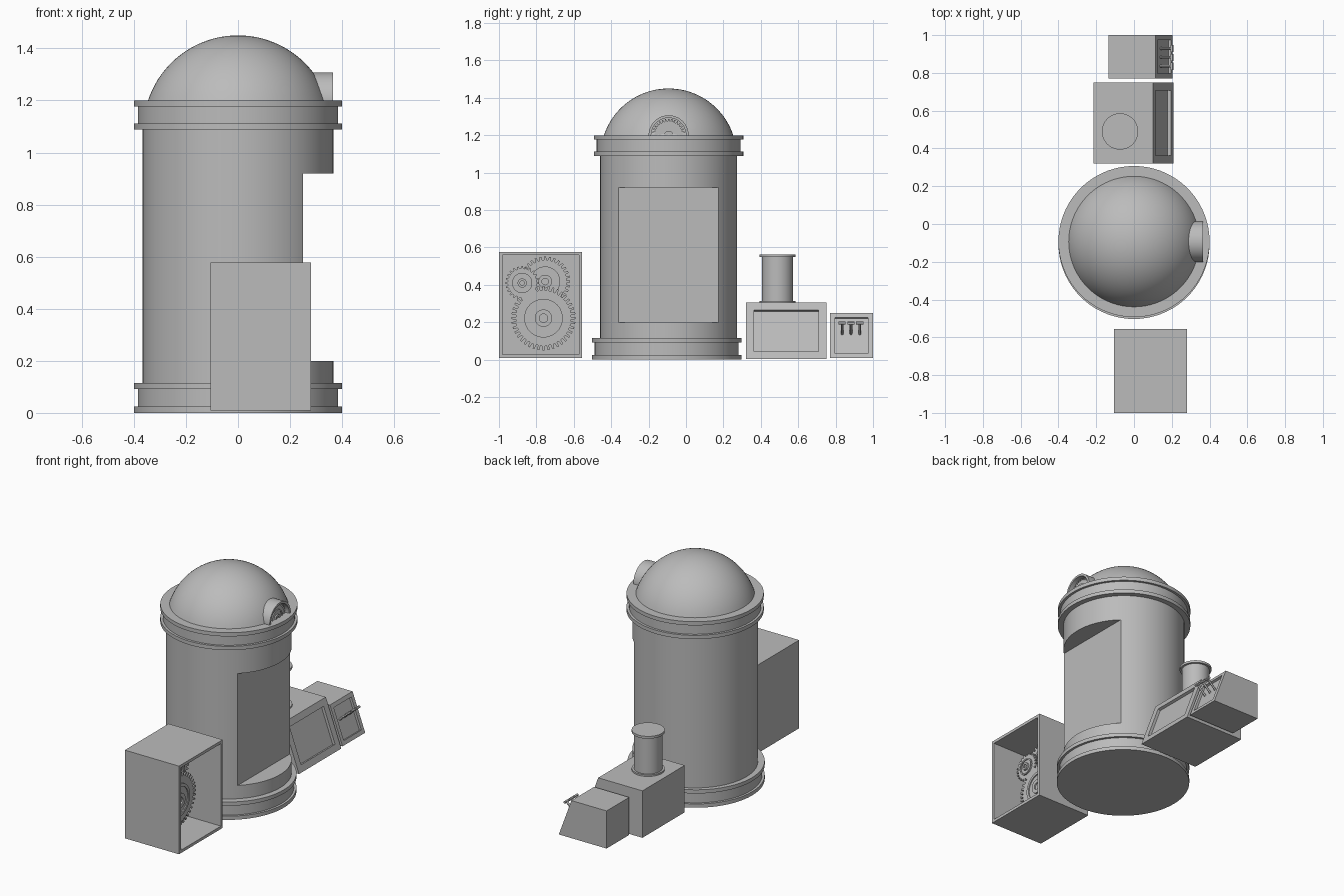
import bpy, bmesh, math
from mathutils import Matrix, Vector

if "Cube" in bpy.data.objects:
    bpy.data.objects.remove(bpy.data.objects["Cube"], do_unlink=True)

grey = bpy.data.materials.new("plain_grey")
grey.use_nodes = True
grey.diffuse_color = (0.5, 0.5, 0.5, 1)
grey.node_tree.nodes["Principled BSDF"].inputs["Base Color"].default_value = (0.5, 0.5, 0.5, 1)

TURN_X = Matrix.Rotation(math.pi / 2, 4, 'Y')  # local z becomes +x


def finish(name, bm, smooth=True):
    bmesh.ops.recalc_face_normals(bm, faces=bm.faces)
    mesh = bpy.data.meshes.new(name)
    bm.to_mesh(mesh)
    bm.free()
    mesh.materials.append(grey)
    ob = bpy.data.objects.new(name, mesh)
    bpy.context.collection.objects.link(ob)
    bpy.ops.object.select_all(action='DESELECT')
    ob.select_set(True)
    bpy.context.view_layer.objects.active = ob
    if smooth:
        bpy.ops.object.shade_smooth_by_angle(angle=math.radians(30))
    return ob


def lathe(name, profile, loc, along_x=False, steps=72):
    """Turn a (radius, height) profile about its own axis."""
    bm = bmesh.new()
    verts = [bm.verts.new((r, 0, h)) for r, h in profile]
    edges = [bm.edges.new(pair) for pair in zip(verts, verts[1:])]
    bmesh.ops.spin(bm, geom=verts + edges, axis=(0, 0, 1), cent=(0, 0, 0),
                   angle=2 * math.pi, steps=steps)
    bmesh.ops.remove_doubles(bm, verts=bm.verts, dist=1e-5)
    bmesh.ops.transform(bm, matrix=Matrix.Translation(loc) @ (TURN_X if along_x else Matrix()),
                        verts=bm.verts)
    return finish(name, bm)


def rod(name, start, end, radius):
    a, b = Vector(start), Vector(end)
    bm = bmesh.new()
    turn = (b - a).to_track_quat('Z', 'Y').to_matrix().to_4x4()
    bmesh.ops.create_cone(bm, cap_ends=True, segments=12, radius1=radius, radius2=radius,
                          depth=(b - a).length, matrix=Matrix.Translation((a + b) / 2) @ turn)
    return finish(name, bm)


def cabinet(name, x0, x_top, x_low, y0, y1, z0, z1, margin, depth):
    """Box whose +x face may slope and holds a recessed panel."""
    bm = bmesh.new()
    side = [bm.verts.new((x, y0, z)) for x, z in
            ((x0, z0), (x_low, z0), (x_top, z1), (x0, z1))]
    base = bm.faces.new(side)
    out = bmesh.ops.extrude_face_region(bm, geom=[base])
    bmesh.ops.translate(bm, vec=(0, y1 - y0, 0),
                        verts=[v for v in out["geom"] if isinstance(v, bmesh.types.BMVert)])
    bmesh.ops.recalc_face_normals(bm, faces=bm.faces)
    panel = max(bm.faces, key=lambda f: f.normal.x)
    bmesh.ops.inset_region(bm, faces=[panel], thickness=margin)
    rim = bmesh.ops.extrude_discrete_faces(bm, faces=[panel])["faces"][0]
    rim.normal_update()
    bmesh.ops.translate(bm, vec=-depth * rim.normal, verts=rim.verts)
    return finish(name, bm, smooth=False)


def gear(name, loc, r, teeth, thick):
    """Toothed wheel facing +x with a raised ring and hub."""
    root = r * 0.86
    bm = bmesh.new()
    ring = []
    for i in range(teeth):
        for offset, radius in ((-0.3, root), (-0.2, r), (0.2, r), (0.3, root)):
            a = 2 * math.pi * (i + offset) / teeth
            ring.append(bm.verts.new((radius * math.cos(a), radius * math.sin(a), 0)))
    face = bm.faces.new(ring)
    out = bmesh.ops.extrude_face_region(bm, geom=[face])
    bmesh.ops.translate(bm, vec=(0, 0, thick),
                        verts=[v for v in out["geom"] if isinstance(v, bmesh.types.BMVert)])
    bmesh.ops.transform(bm, matrix=Matrix.Translation(loc) @ TURN_X, verts=bm.verts)
    finish(name, bm, smooth=False)
    t = thick
    lathe(name + "_hub", [(0.6 * r, 0), (0.6 * r, t * 1.4), (0.5 * r, t * 1.4), (0.5 * r, t * 1.1),
                          (0.27 * r, t * 1.1), (0.27 * r, t * 1.7), (0.13 * r, t * 1.7),
                          (0.13 * r, t * 1.3), (0, t * 1.3)], loc, True, 40)


def collar_profile(height):
    lip = 0.024
    return [(0, 0), (0.4, 0), (0.4, lip), (0.385, lip), (0.385, height - lip),
            (0.4, height - lip), (0.4, height), (0, height)]


# Tower with a flat-backed alcove on its +x side
MID = -0.093
tower = lathe("tower_body", [(0, 0.05), (0.366, 0.05), (0.366, 1.15), (0, 1.15)], (0, MID, 0))
bm = bmesh.new()
bmesh.ops.create_cube(bm, size=1, matrix=Matrix.Translation((0.5, MID, 0.56))
                      @ Matrix.Diagonal((0.5, 1, 0.72, 1)))
cutter = finish("alcove_cutter", bm, smooth=False)
cutter.hide_render = True
bpy.context.view_layer.objects.active = tower
cut = tower.modifiers.new("alcove", 'BOOLEAN')
cut.operation, cut.object, cut.solver = 'DIFFERENCE', cutter, 'EXACT'
bpy.ops.object.modifier_apply(modifier=cut.name)
bpy.data.objects.remove(cutter, do_unlink=True)

lathe("base_collar", collar_profile(0.115), (0, MID - 0.01, 0))
lathe("top_collar", collar_profile(0.112), (0, MID, 1.088))

# Dome cap
R, low = 0.364, math.asin(0.112 / 0.364)
arc = [low + (math.pi / 2 - low) * i / 20 for i in range(21)]
lathe("dome", [(R * math.cos(a) if a < 1.57 else 0, R * math.sin(a)) for a in arc],
      (0, MID, 1.086))

# Round port on the dome with a small gear inside
lathe("dome_port", [(0, 0), (0.107, 0), (0.107, 0.165), (0.093, 0.165), (0.093, 0.125), (0, 0.125)],
      (0.2, MID, 1.2), True, 48)
gear("port_gear", (0.325, MID, 1.2), 0.088, 32, 0.015)

# Open gear cabinet
cabinet("gear_cabinet", -0.105, 0.28, 0.28, -1, -0.555, 0.01, 0.577, 0.026, 0.25)
for name, x, y, z, r, teeth in (("large_gear", 0.09, -0.762, 0.222, 0.172, 40),
                                ("middle_gear", 0.065, -0.753, 0.418, 0.134, 32),
                                ("small_gear", 0.09, -0.876, 0.41, 0.09, 24)):
    gear(name, (x, y, z), r, teeth, 0.022)
    rod(name + "_axle", (0.02, y, z), (x, y, z), r * 0.2)

# Sloped console with chimney
cabinet("console", -0.215, 0.1, 0.21, 0.32, 0.75, 0.003, 0.305, 0.06, 0.018)
lathe("chimney", [(0, 0), (0.096, 0), (0.096, 0.012), (0.083, 0.012), (0.083, 0.245),
                  (0.096, 0.245), (0.096, 0.26), (0, 0.26)], (-0.074, 0.49, 0.303))

# Small lever desk
cabinet("lever_desk", -0.135, 0.115, 0.205, 0.77, 1, 0.008, 0.25, 0.037, 0.015)
for i, y in enumerate((0.835, 0.882, 0.929)):
    rod(f"lever_{i}", (0.135, y, 0.135), (0.2, y, 0.195), 0.007)
    rod(f"lever_handle_{i}", (0.2, y - 0.019, 0.195), (0.2, y + 0.019, 0.195), 0.008)
